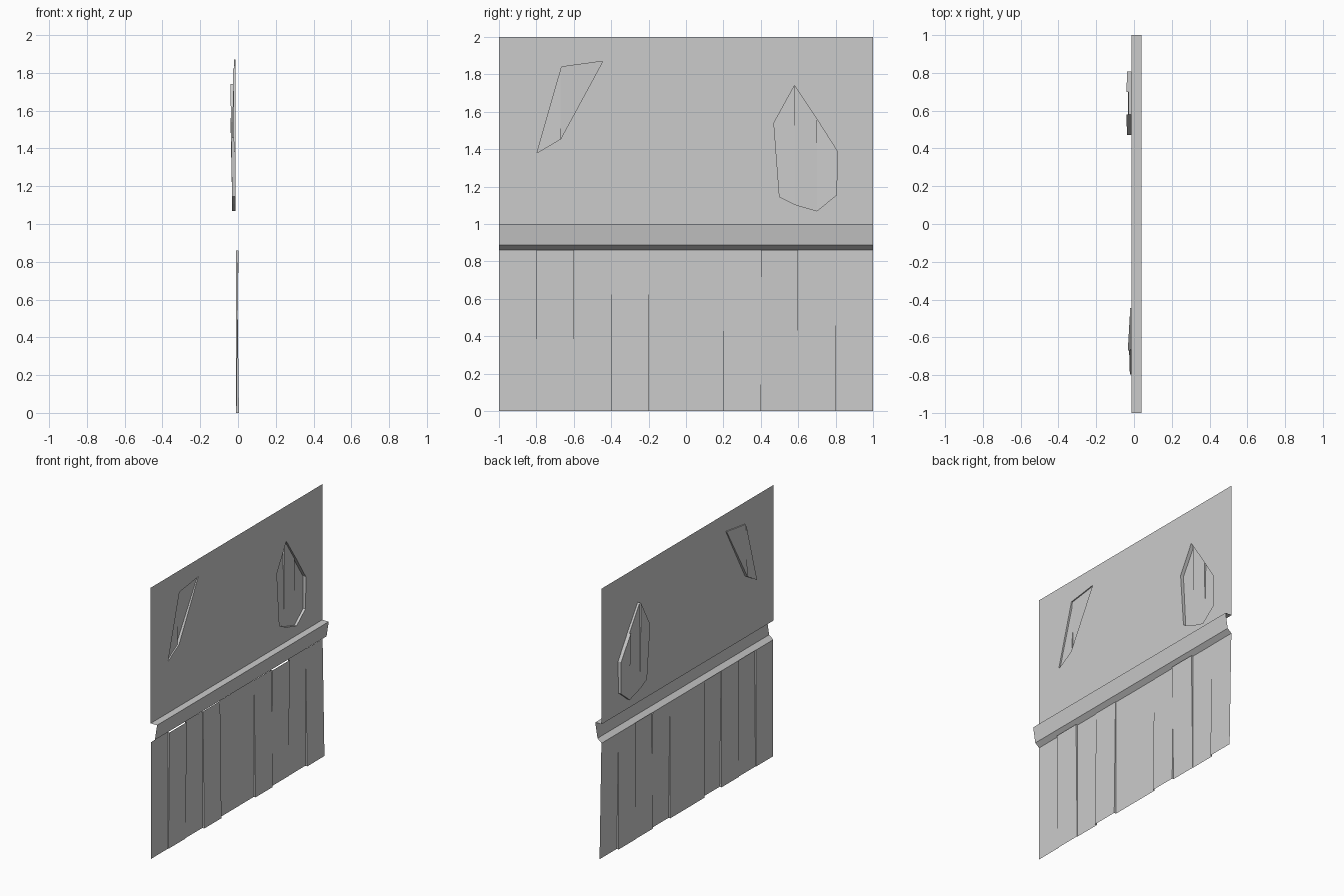
import bpy, bmesh

if "Cube" in bpy.data.objects:
    bpy.data.objects.remove(bpy.data.objects["Cube"])

WALL = -0.012          # x of the main wall surface
RAIL_LOW, RAIL_TOP = 0.86, 1.0


def finish(name, bm):
    bmesh.ops.remove_doubles(bm, verts=bm.verts, dist=1e-5)
    me = bpy.data.meshes.new(name)
    bm.to_mesh(me)
    bm.free()
    ob = bpy.data.objects.new(name, me)
    bpy.context.collection.objects.link(ob)
    return ob


def face(bm, pts):
    bm.faces.new([bm.verts.new(p) for p in pts])


def step(bm, y, z0, z1, l0, l1, r0, r1):
    """Side wall between two neighbouring boards, which may cross."""
    d0, d1 = r0 - l0, r1 - l1
    if abs(d0) + abs(d1) < 1e-5:
        return
    lb, rb, rt, lt = (l0, y, z0), (r0, y, z0), (r1, y, z1), (l1, y, z1)
    if d0 * d1 < 0:
        t = d0 / (d0 - d1)
        c = (l0 + (l1 - l0) * t, y, z0 + (z1 - z0) * t)
        face(bm, [lb, rb, c])
        face(bm, [c, rt, lt])
    elif abs(d0) < 1e-5:
        face(bm, [lb, rt, lt])
    elif abs(d1) < 1e-5:
        face(bm, [lb, rb, rt])
    else:
        face(bm, [lb, rb, rt, lt])


# Lower planks: (x at bottom, x at top), each 0.2 wide
B = WALL + 0.001
planks = [(B, B), (-0.007, 0.002), (B, B), (0.005, -0.006), (B, B),
          (B, B), (0.003, -0.009), (-0.009, 0.003), (B, B), (0.005, -0.010)]
bm = bmesh.new()
for i, (b, t) in enumerate(planks):
    y = -1 + 0.2 * i
    face(bm, [(b, y, 0), (b, y + 0.2, 0), (t, y + 0.2, RAIL_LOW), (t, y, RAIL_LOW)])
    if i < 9:
        nb, nt = planks[i + 1]
        step(bm, y + 0.2, 0, RAIL_LOW, b, t, nb, nt)
finish("lower_planks", bm)

# Rail: open profile (x, z) swept along y
profile = [(WALL, RAIL_LOW), (0.022, 0.887), (0.04, RAIL_TOP), (WALL, RAIL_TOP)]
bm = bmesh.new()
for (x0, z0), (x1, z1) in zip(profile, profile[1:]):
    face(bm, [(x0, -1, z0), (x0, 1, z0), (x1, 1, z1), (x1, -1, z1)])
finish("rail", bm)

# Broken plaster outlines (y, z), counter-clockwise seen from +x
large = [(.58, 1.74), (.47, 1.54), (.50, 1.145), (.58, 1.105),
         (.70, 1.07), (.805, 1.155), (.808, 1.39), (.70, 1.56)]
small = [(-.67, 1.455), (-.445, 1.87), (-.665, 1.84), (-.67, 1.822), (-.797, 1.38)]

# Upper wall with the two openings
bm = bmesh.new()
for loop in ([(-1, RAIL_TOP), (1, RAIL_TOP), (1, 2), (-1, 2)], large, small):
    vs = [bm.verts.new((WALL, y, z)) for y, z in loop]
    for a, b in zip(vs, vs[1:] + vs[:1]):
        bm.edges.new((a, b))
bmesh.ops.triangle_fill(bm, use_beauty=True, use_dissolve=False, edges=bm.edges[:])
for f in bm.faces:
    f.normal_update()
    if f.normal.x < 0:
        f.normal_flip()
finish("upper_wall", bm)


def recess(name, outline, laths):
    """laths: (outline indices, lower z, upper z, x at lower, x at upper)."""
    bm = bmesh.new()
    n = len(outline)

    def depth(lath, z):
        _, z0, z1, x0, x1 = lath
        return x0 + (x1 - x0) * (z - z0) / (z1 - z0)

    for lath in laths:
        idx = lath[0]
        face(bm, [(depth(lath, outline[i][1]), *outline[i]) for i in idx])
        for i, j in zip(idx, idx[1:] + idx[:1]):
            if j == (i + 1) % n:      # rim wall along the opening
                a, b = outline[i], outline[j]
                face(bm, [(depth(lath, a[1]), *a), (WALL, *a),
                          (WALL, *b), (depth(lath, b[1]), *b)])
    # Steps between neighbouring laths
    for l, r in zip(laths, laths[1:]):
        i, j = sorted(set(l[0]) & set(r[0]), key=lambda k: outline[k][1])
        (y, z0), (_, z1) = outline[i], outline[j]
        step(bm, y, z0, z1, depth(l, z0), depth(l, z1), depth(r, z0), depth(r, z1))
    finish(name, bm)


# Exposed laths behind the openings
recess("large_exposed_laths", large, [
    ([0, 1, 2, 3], 1.1, 1.74, -0.031, -0.040),
    ([0, 3, 4, 7], 1.07, 1.74, -0.031, -0.028),
    ([7, 4, 5, 6], 1.07, 1.56, -0.030, -0.040)])
recess("small_exposed_laths", small, [
    ([3, 4, 0], 1.38, 1.84, -0.022, -0.026),
    ([0, 1, 2, 3], 1.45, 1.87, -0.033, -0.020)])
